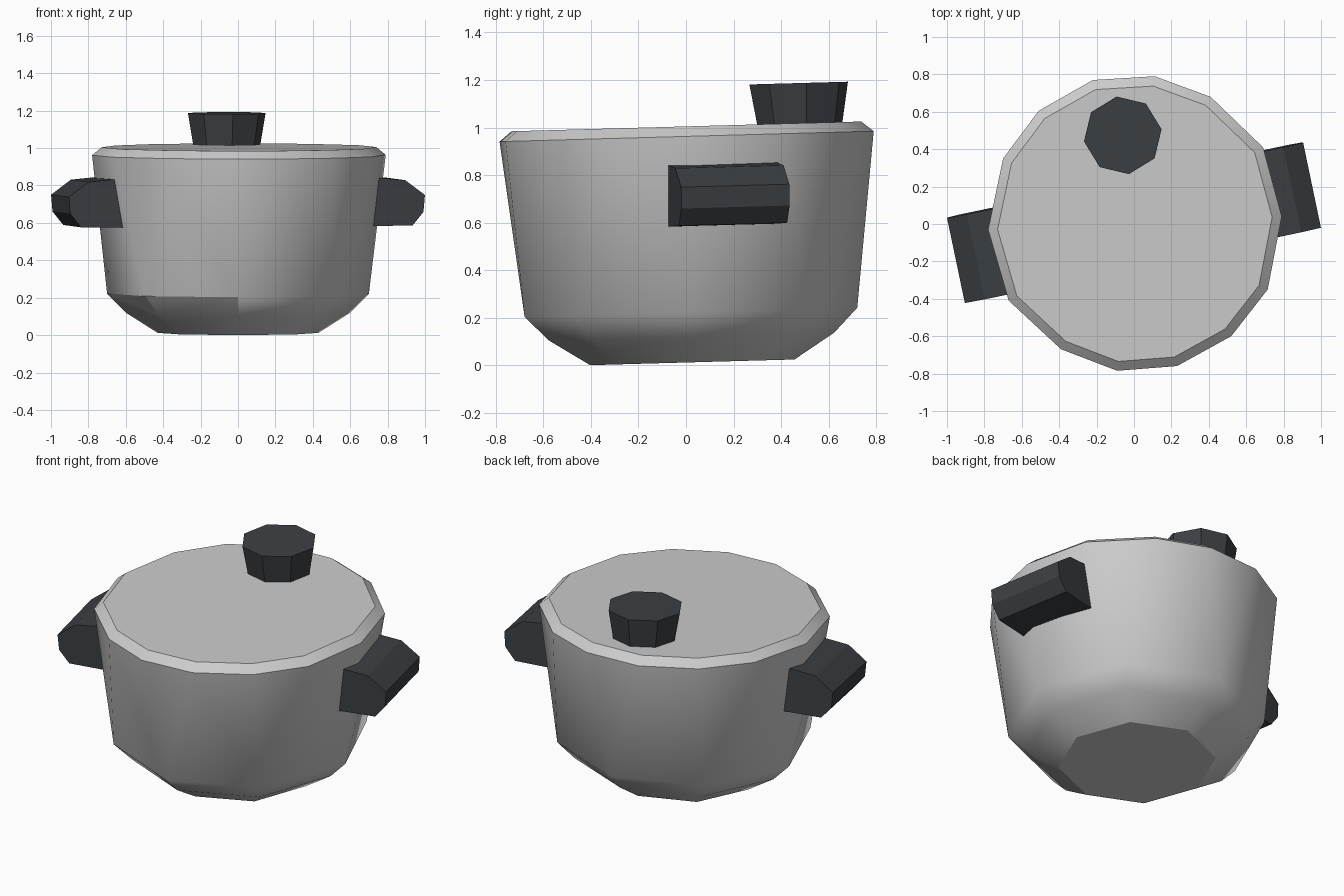
import bpy, bmesh, math
from mathutils import Matrix

if "Cube" in bpy.data.objects:
    bpy.data.objects.remove(bpy.data.objects["Cube"])

# The whole pot leans back very slightly
TILT = Matrix.Translation((0, 0.027, 0)) @ Matrix.Rotation(math.radians(1.6), 4, 'X')

dark = bpy.data.materials.new("dark_plastic")
dark.diffuse_color = (0.045, 0.05, 0.056, 1)
dark.use_nodes = True
dark.node_tree.nodes["Principled BSDF"].inputs["Base Color"].default_value = dark.diffuse_color


def finish(name, bm, mat=None, smooth=None):
    bmesh.ops.transform(bm, matrix=TILT, verts=bm.verts)
    bmesh.ops.recalc_face_normals(bm, faces=bm.faces)
    mesh = bpy.data.meshes.new(name)
    bm.to_mesh(mesh)
    bm.free()
    ob = bpy.data.objects.new(name, mesh)
    bpy.context.collection.objects.link(ob)
    if mat:
        mesh.materials.append(mat)
    if smooth:
        bpy.context.view_layer.objects.active = ob
        bpy.ops.object.select_all(action='DESELECT')
        ob.select_set(True)
        bpy.ops.object.shade_smooth_by_angle(angle=math.radians(smooth))
    return ob


def ring(n, r, z, start=0, cx=0, cy=0):
    return [(cx + r * math.cos(math.radians(start) + math.tau * i / n),
             cy + r * math.sin(math.radians(start) + math.tau * i / n), z) for i in range(n)]


def hull(points, open_side=0):
    """Convex shell through the rings; open_side removes the hidden cap (+1 top, -1 bottom)."""
    bm = bmesh.new()
    for p in points:
        bm.verts.new(p)
    bmesh.ops.convex_hull(bm, input=bm.verts)
    bm.normal_update()
    if open_side:
        caps = [f for f in bm.faces if f.normal.z * open_side > 0.99]
        bmesh.ops.delete(bm, geom=caps, context='FACES')
    return bm


# Rim outline shared by the body and lid
RIM = [(0.11, 0.79), (0.41, 0.68), (0.69, 0.41), (0.79, 0.04), (0.715, -0.35),
       (0.52, -0.60), (0.23, -0.76), (-0.09, -0.785), (-0.39, -0.67), (-0.67, -0.41),
       (-0.78, -0.03), (-0.70, 0.35), (-0.51, 0.605), (-0.22, 0.77)]


def rim(scale, z):
    return [(x * scale, y * scale, z) for x, y in RIM]


# Body: rim tapering to octagonal lower rings
finish("pot_body", hull(rim(1, 0.963) + ring(8, 0.70, 0.222) + ring(8, 0.60, 0.12)
                        + ring(8, 0.43, 0.012), 1), smooth=32)

# Lid: thin bevelled cap
finish("lid", hull(rim(1, 0.963) + rim(0.935, 1.005), -1), smooth=32)

# Lid knob
finish("lid_knob", hull(ring(8, 0.18, 0.995, 9, -0.06, 0.48)
                        + ring(8, 0.21, 1.174, 9, -0.06, 0.48)), dark)

# Side handles: extruded profile, repeated half a turn round
PROFILE = [(0.673, 0.585), (0.906, 0.588), (0.965, 0.66), (0.973, 0.75),
           (0.865, 0.83), (0.709, 0.845)]
for name, angle in (("right_handle", 11.8), ("left_handle", 191.8)):
    bm = hull([(u, v, z) for v in (-0.23, 0.235) for u, z in PROFILE])
    bmesh.ops.rotate(bm, verts=bm.verts, cent=(0, 0, 0),
                     matrix=Matrix.Rotation(math.radians(angle), 3, 'Z'))
    finish(name, bm, dark)
